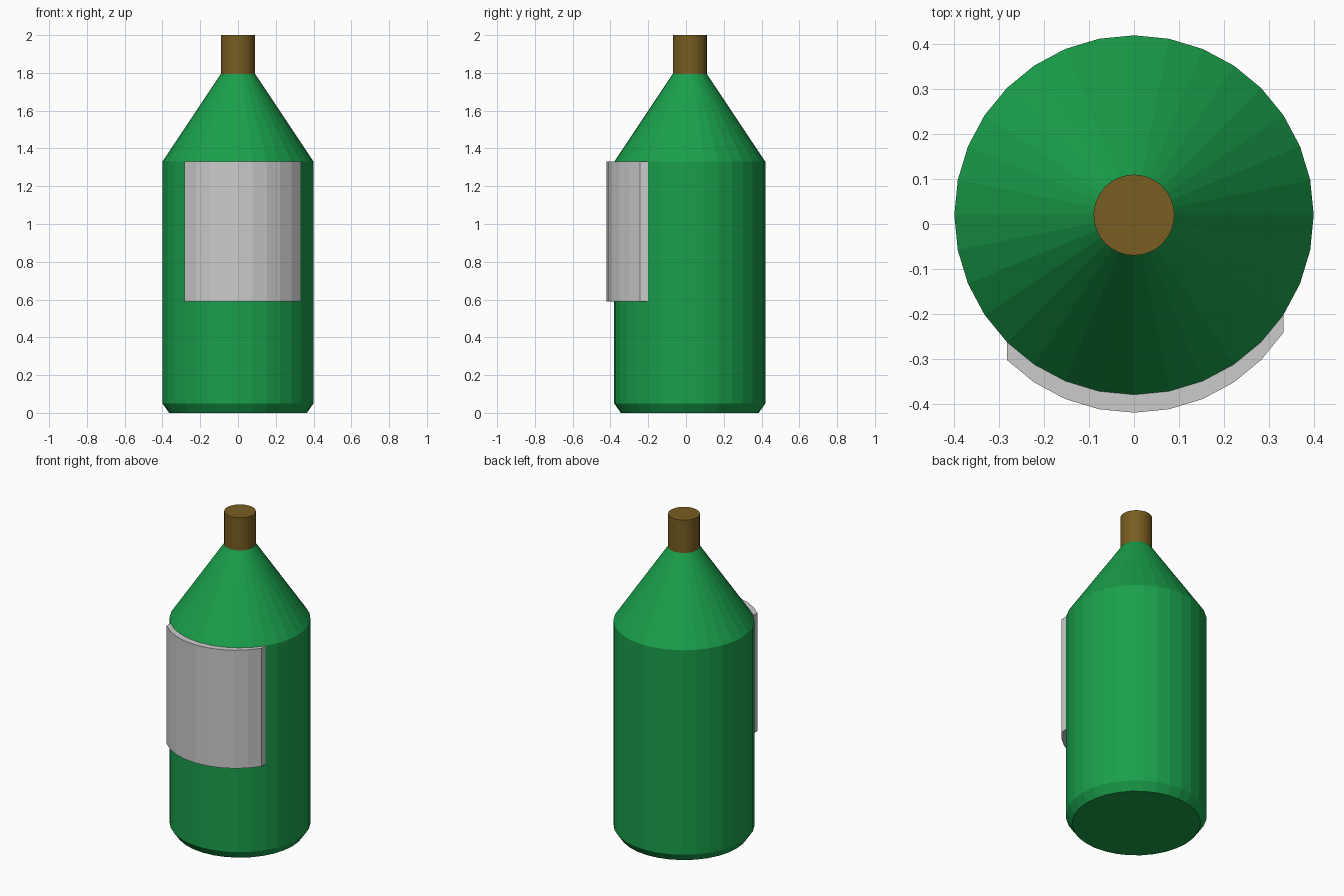
import bpy, bmesh
from math import cos, sin, tau

if "Cube" in bpy.data.objects:
    bpy.data.objects.remove(bpy.data.objects["Cube"])

SIDES = 32
CY = 0.02      # bottle axis sits slightly behind the origin
R = 0.40


def material(name, rgb):
    m = bpy.data.materials.new(name)
    m.diffuse_color = (*rgb, 1)
    m.use_nodes = True
    m.node_tree.nodes["Principled BSDF"].inputs["Base Color"].default_value = m.diffuse_color
    return m


def finish(name, bm, mat=None):
    bmesh.ops.recalc_face_normals(bm, faces=bm.faces)
    me = bpy.data.meshes.new(name)
    bm.to_mesh(me)
    bm.free()
    ob = bpy.data.objects.new(name, me)
    bpy.context.collection.objects.link(ob)
    if mat:
        me.materials.append(mat)
    return ob


def point(i, r):
    a = tau * i / SIDES
    return r * cos(a), CY + r * sin(a)


def lathe(name, profile, mat):
    bm = bmesh.new()
    rings = [[bm.verts.new((*point(i, r), z)) for i in range(SIDES)]
             for r, z in profile]
    for lo, hi in zip(rings, rings[1:]):
        for i in range(SIDES):
            j = (i + 1) % SIDES
            bm.faces.new((lo[i], lo[j], hi[j], hi[i]))
    bm.faces.new(rings[0])
    bm.faces.new(rings[-1])
    return finish(name, bm, mat)


# Glass: chamfered base, straight wall, conical shoulder
lathe("bottle_body", [(0.365, 0), (R, 0.05), (R, 1.33), (0.09, 1.795)],
      material("green_glass", (0.01, 0.35, 0.07)))

# Cork stopper
lathe("cork", [(0.09, 1.795), (0.09, 2.0)],
      material("cork_brown", (0.19, 0.11, 0.016)))

# Label: a band of nine wall facets pushed straight forward
bm = bmesh.new()
arc = [point(i, R) for i in range(20, 30)]
outline = [(x, y - 0.04) for x, y in arc] + [(x, y + 0.005) for x, y in reversed(arc)]
base = bm.faces.new([bm.verts.new((x, y, 0.59)) for x, y in outline])
top = bmesh.ops.extrude_face_region(bm, geom=[base], use_keep_orig=True)
bmesh.ops.translate(bm, vec=(0, 0, 0.74),
                    verts=[v for v in top["geom"] if isinstance(v, bmesh.types.BMVert)])
finish("label", bm)
